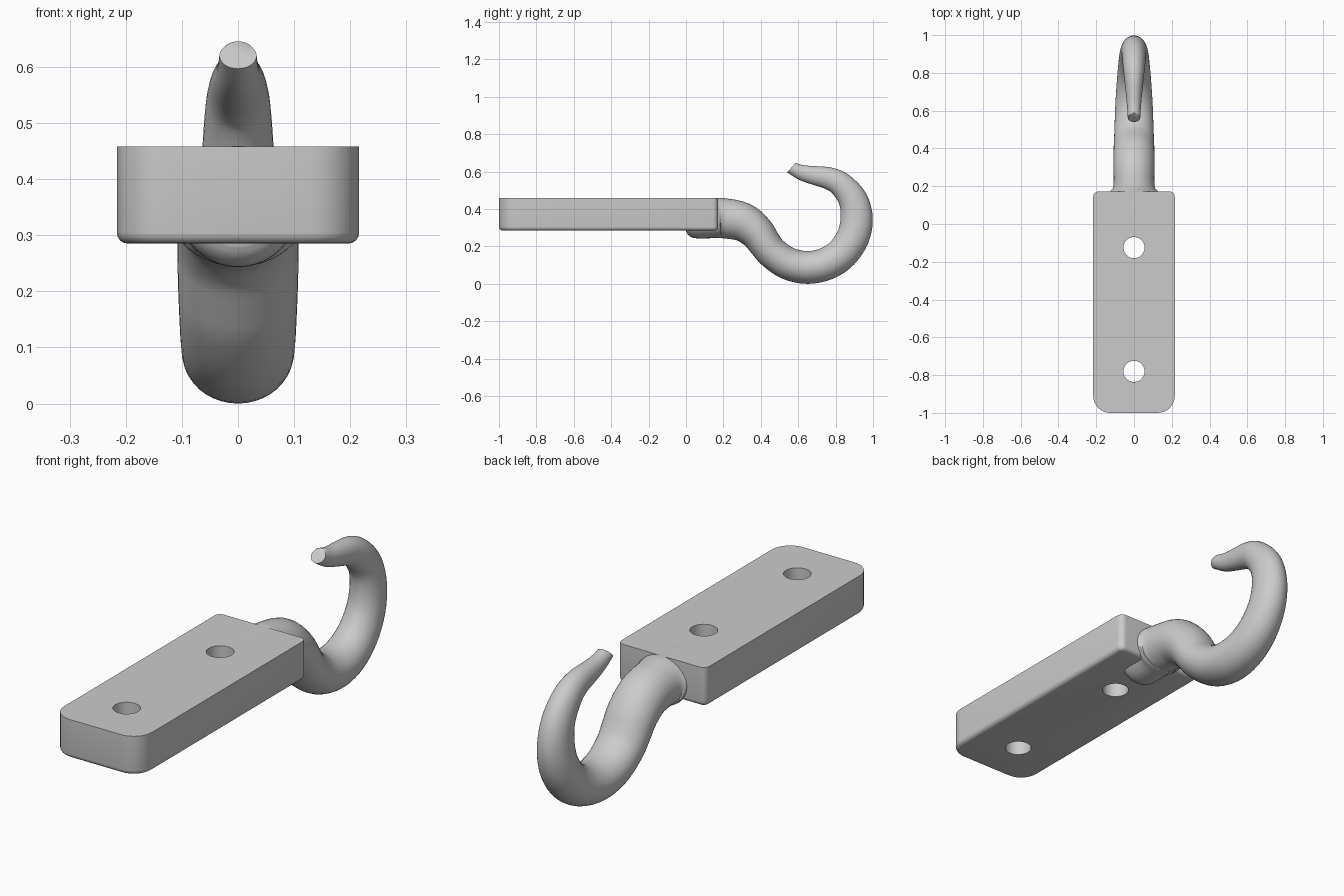
import bpy, bmesh, math
from mathutils import Vector

cube = bpy.data.objects.get("Cube")
if cube:
    bpy.data.objects.remove(cube, do_unlink=True)

steel = bpy.data.materials.new("light_grey_metal")
steel.use_nodes = True
GREY = (0.6, 0.6, 0.6, 1)
steel.diffuse_color = GREY
steel.node_tree.nodes["Principled BSDF"].inputs["Base Color"].default_value = GREY


def add_object(name, bm):
    bmesh.ops.recalc_face_normals(bm, faces=bm.faces)
    mesh = bpy.data.meshes.new(name)
    bm.to_mesh(mesh)
    bm.free()
    mesh.materials.append(steel)
    obj = bpy.data.objects.new(name, mesh)
    bpy.context.collection.objects.link(obj)
    return obj


def smooth(obj, degrees):
    bpy.ops.object.select_all(action='DESELECT')
    obj.select_set(True)
    bpy.context.view_layer.objects.active = obj
    bpy.ops.object.shade_smooth_by_angle(angle=math.radians(degrees))


# Mounting plate: large rounded corners in front, small ones at the back
HALF, FRONT, BACK, BOTTOM, TOP = 0.216, -1.0, 0.172, 0.285, 0.458
corners = [(1, BACK, -1, 0.028, 0), (-1, BACK, -1, 0.028, 90),
           (-1, FRONT, 1, 0.09, 180), (1, FRONT, 1, 0.09, 270)]
bm = bmesh.new()
outline = []
for side, y, inward, radius, start in corners:
    cx, cy = side * (HALF - radius), y + inward * radius
    for i in range(9):
        a = math.radians(start + 90 * i / 8)
        outline.append(bm.verts.new((cx + radius * math.cos(a),
                                     cy + radius * math.sin(a), BOTTOM)))
base = bm.faces.new(outline)
grown = bmesh.ops.extrude_face_region(bm, geom=[base], use_keep_orig=True)
lifted = [v for v in grown["geom"] if isinstance(v, bmesh.types.BMVert)]
bmesh.ops.translate(bm, verts=lifted, vec=(0, 0, TOP - BOTTOM))
bmesh.ops.recalc_face_normals(bm, faces=bm.faces)
rim = [e for e in bm.edges if all(v.co.z < BOTTOM + 0.001 for v in e.verts)]
bmesh.ops.bevel(bm, geom=rim, offset=0.02, segments=4, profile=0.5,
                affect='EDGES', clamp_overlap=False)
plate = add_object("mounting_plate", bm)

# Two screw holes through the plate
bm = bmesh.new()
for y in (-0.125, -0.78):
    made = bmesh.ops.create_cone(bm, cap_ends=True, segments=40,
                                 radius1=0.056, radius2=0.056, depth=0.6)
    bmesh.ops.translate(bm, verts=made["verts"], vec=(0, y, 0.37))
cutter = add_object("screw_hole_cutter", bm)
cutter.hide_render = True
cut = plate.modifiers.new("screw_holes", 'BOOLEAN')
cut.object, cut.operation, cut.solver = cutter, 'DIFFERENCE', 'EXACT'
bpy.context.view_layer.objects.active = plate
bpy.ops.object.modifier_apply(modifier=cut.name)
bpy.data.objects.remove(cutter, do_unlink=True)
smooth(plate, 35)

# Hook: y, z, radius in the bend plane, radius sideways
path = [(0.0, 0.351, 0.07, 0.07), (0.015, 0.351, 0.092, 0.092),
        (0.05, 0.351, 0.107, 0.107), (0.14, 0.351, 0.107, 0.108),
        (0.172, 0.351, 0.107, 0.125), (0.2, 0.351, 0.107, 0.109),
        (0.3, 0.332, 0.104, 0.108), (0.375, 0.278, 0.095, 0.108),
        (0.422, 0.215, 0.088, 0.107)]
bend = [(225, 0.086, 0.105), (247, 0.087, 0.102), (270, 0.0875, 0.098),
        (293, 0.0875, 0.091), (315, 0.0875, 0.084), (338, 0.0875, 0.077),
        (360, 0.086, 0.07), (382, 0.078, 0.064)]
path += [(0.65 + 0.2625 * math.cos(math.radians(a)),
          0.35 + 0.2625 * math.sin(math.radians(a)), r, s) for a, r, s in bend]
path += [(0.832, 0.528, 0.067, 0.058), (0.77, 0.562, 0.06, 0.051),
         (0.7, 0.577, 0.052, 0.044), (0.625, 0.593, 0.042, 0.037),
         (0.562, 0.62, 0.032, 0.033)]
path = [Vector(p) for p in path]


def sample(i, t):
    # Smooth curve through the path points
    p = [path[max(0, min(len(path) - 1, i + k))] for k in (-1, 0, 1, 2)]
    return 0.5 * (2 * p[1] + (p[2] - p[0]) * t
                  + (2 * p[0] - 5 * p[1] + 4 * p[2] - p[3]) * t * t
                  + (3 * p[1] - p[0] - 3 * p[2] + p[3]) * t ** 3)


STEPS, SIDES = 4, 40
stations = [sample(i, k / STEPS) for i in range(len(path) - 1) for k in range(STEPS)]
stations.append(path[-1])
bm = bmesh.new()
rings = []
for n, s in enumerate(stations):
    before, after = stations[max(0, n - 1)], stations[min(len(stations) - 1, n + 1)]
    along = Vector((after[0] - before[0], after[1] - before[1])).normalized()
    if n == len(stations) - 1:
        along = Vector((-0.73, 0.68))
    ring = []
    for k in range(SIDES):
        a = math.tau * k / SIDES
        out = s[2] * math.sin(a)
        ring.append(bm.verts.new((s[3] * math.cos(a),
                                  s[0] - along.y * out, s[1] + along.x * out)))
    rings.append(ring)
for lower, upper in zip(rings, rings[1:]):
    for k in range(SIDES):
        j = (k + 1) % SIDES
        bm.faces.new((lower[k], lower[j], upper[j], upper[k]))
bm.faces.new(rings[0])
bm.faces.new(rings[-1])
hook = add_object("hook", bm)
smooth(hook, 40)
